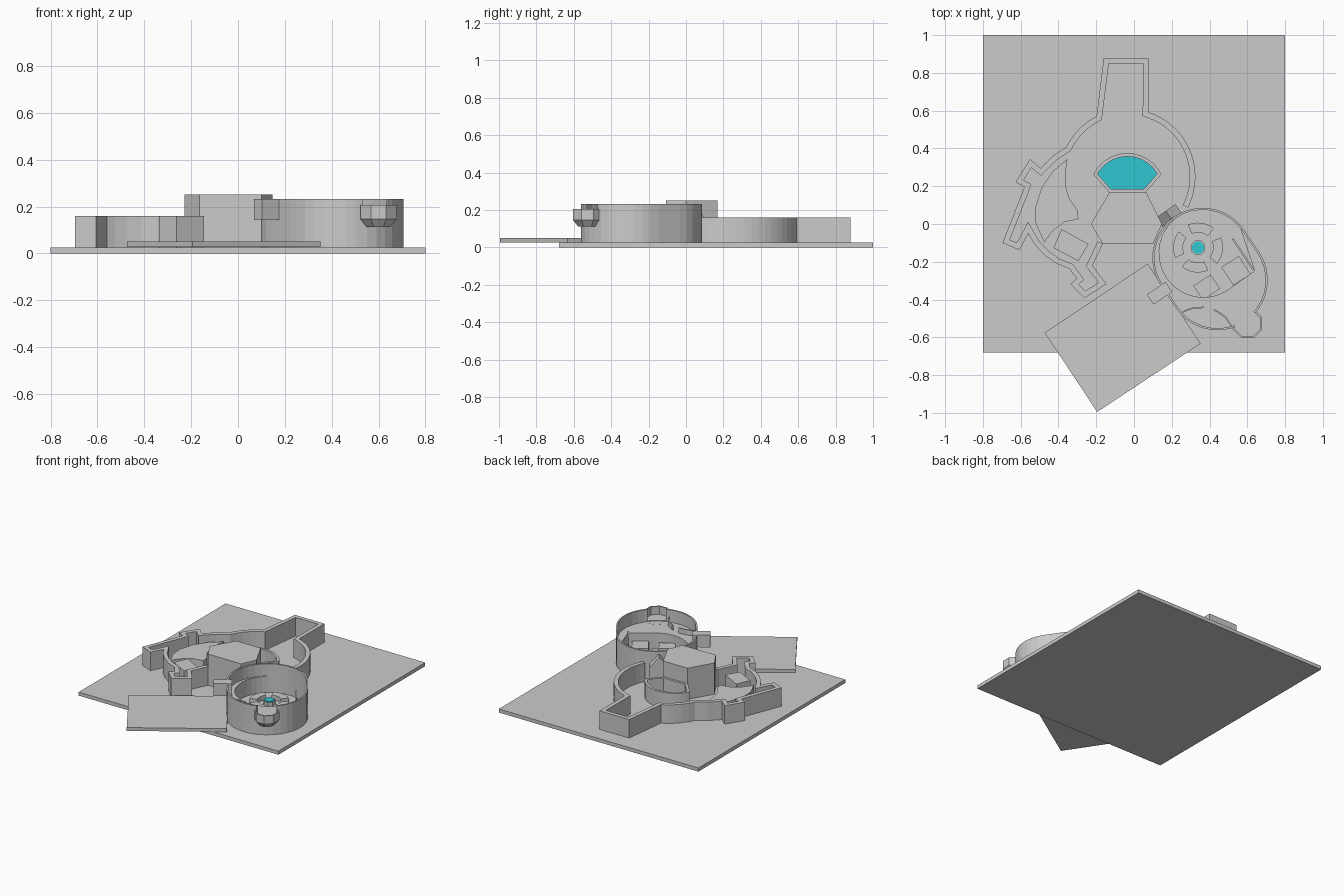
import bpy, bmesh, math
from mathutils import Matrix, Vector

if "Cube" in bpy.data.objects:
    bpy.data.objects.remove(bpy.data.objects["Cube"])


def material(name, rgb):
    m = bpy.data.materials.new(name)
    m.diffuse_color = (*rgb, 1)
    m.use_nodes = True
    m.node_tree.nodes["Principled BSDF"].inputs["Base Color"].default_value = m.diffuse_color
    return m


GREY = material("plain grey", (0.6, 0.6, 0.6))
CYAN = material("bright cyan", (0.03, 0.57, 0.64))
FLOOR = 0.026


def finish(name, bm, mat):
    bmesh.ops.recalc_face_normals(bm, faces=bm.faces)
    me = bpy.data.meshes.new(name)
    bm.to_mesh(me)
    bm.free()
    me.materials.append(mat)
    ob = bpy.data.objects.new(name, me)
    bpy.context.collection.objects.link(ob)
    return ob


def prism(name, pts, z0, z1, mat=GREY, matrix=None):
    bm = bmesh.new()
    face = bm.faces.new([bm.verts.new((x, y, z0)) for x, y in pts])
    ext = bmesh.ops.extrude_face_region(bm, geom=[face])
    top = [v for v in ext["geom"] if isinstance(v, bmesh.types.BMVert)]
    bmesh.ops.translate(bm, verts=top, vec=(0, 0, z1 - z0))
    if matrix:
        bm.transform(matrix)
    return finish(name, bm, mat)


def arc(cx, cy, r, a0, a1, n):
    angles = [math.radians(a0 + (a1 - a0) * i / n) for i in range(n + 1)]
    return [(cx + r * math.cos(a), cy + r * math.sin(a)) for a in angles]


def ngon(cx, cy, r, n, turn=0):
    return arc(cx, cy, r, turn, turn + 360, n)[:-1]


def wall(name, path, t, z0, z1, closed=False):
    """Wall along a path, thickened to the left with mitred corners."""
    p = [Vector(q) for q in path]
    n = len(p)
    inner = []
    for i in range(n):
        dirs = []
        if closed or i > 0:
            dirs.append((p[i] - p[i - 1]).normalized())
        if closed or i < n - 1:
            dirs.append((p[(i + 1) % n] - p[i]).normalized())
        normals = [Vector((-d.y, d.x)) for d in dirs]
        m = sum(normals, Vector((0, 0))).normalized()
        inner.append(p[i] + m * t / max(m.dot(normals[0]), 0.4))
    bm = bmesh.new()
    rings = [[bm.verts.new((a.x, a.y, z)) for z, a in
              ((z0, p[i]), (z1, p[i]), (z1, inner[i]), (z0, inner[i]))] for i in range(n)]
    for i in range(n if closed else n - 1):
        a, b = rings[i], rings[(i + 1) % n]
        for k in range(4):
            j = (k + 1) % 4
            bm.faces.new((a[k], a[j], b[j], b[k]))
    if not closed:
        bm.faces.new(rings[0])
        bm.faces.new(rings[-1])
    return finish(name, bm, GREY)


def box(name, cx, cy, w, d, z0, z1, angle):
    a = math.radians(angle)
    c, s = math.cos(a), math.sin(a)
    pts = [(cx + c * x * w / 2 - s * y * d / 2, cy + s * x * w / 2 + c * y * d / 2)
           for x, y in ((-1, -1), (1, -1), (1, 1), (-1, 1))]
    return prism(name, pts, z0, z1)


def cut(ob, cutter):
    mod = ob.modifiers.new("cut", "BOOLEAN")
    mod.operation, mod.solver, mod.object = "DIFFERENCE", "EXACT", cutter
    dg = bpy.context.evaluated_depsgraph_get()
    dg.update()
    me = bpy.data.meshes.new_from_object(ob.evaluated_get(dg))
    ob.modifiers.clear()
    ob.data = me


# Ground slab and angled landing platform
prism("base_slab", [(-.8, -.68), (.8, -.68), (.8, 1), (-.8, 1)], 0, FLOOR)
prism("landing_platform", [(-.473, -.575), (-.195, -.995), (.353, -.633), (.073, -.21)], .027, .051)

# Outer wall of the main building, with rear corridor, side bay and entrance
main = arc(-.035, .25, .36, -27, 72, 16)
main += [(.077, .88), (-.16, .88)]
main += arc(-.035, .25, .36, 117, 154, 5)
main += [(-.43, .36), (-.495, .296), (-.55, .344), (-.627, .222), (-.58, .196), (-.696, -.1),
         (-.606, -.138), (-.56, -.05), (-.525, -.11), (-.474, -.164), (-.41, -.21), (-.341, -.238),
         (-.304, -.29), (-.336, -.318), (-.262, -.392), (-.145, -.318), (-.22, -.22), (-.165, -.105)]
wall("main_wall", main, .03, .02, .16)

# Central block and fan-shaped pool room
prism("central_block", [(-.13, .168), (.065, .168), (.148, 0), (.1, -.107), (-.165, -.107), (-.228, 0)],
      .02, .252)
wall("pool_room_wall", arc(-.035, .175, .2, 26, 154, 14) + [(-.13, .166), (.06, .166)],
     .018, .02, .14, True)
prism("fan_pool", arc(-.035, .175, .185, 28, 152, 14) + [(-.12, .175), (.05, .175)], .02, .04, CYAN)

# Crescent counter and block inside the main building
prism("crescent_counter", [(-.352, .344), (-.43, .28), (-.49, .19), (-.522, .09), (-.52, 0), (-.475, -.097),
                           (-.43, -.035), (-.37, .01), (-.294, .026), (-.3, .075), (-.34, .13),
                           (-.362, .2), (-.364, .27)], .02, .12)
prism("room_block", [(-.384, -.027), (-.241, -.106), (-.294, -.196), (-.426, -.127)], .02, .13)

# Rounded tower: thin shell and raised ledge around a sunken room
C1, C2 = (.363, -.18), (.442, -.297)


def stadium(r):
    return arc(*C2, r, -146, 34, 18) + arc(*C1, r, 34, 214, 18)


shell = wall("tower_shell", stadium(.266), .011, .02, .232, True)
ledge = prism("tower_ledge", stadium(.26), .02, .143)
pit = prism("pit_cutter", [(.638, -.249)] + arc(.368, -.153, .235, 34, 300, 28), .01, .3)
cut(ledge, pit)

# Gabled gateway between the tower and the main building
a = math.radians(35.2)
gate_matrix = Matrix(((math.cos(a), 0, -math.sin(a), .185), (math.sin(a), 0, math.cos(a), .045),
                      (0, 1, 0, 0), (0, 0, 0, 1)))
gate = prism("gateway", [(-.062, .02), (.062, .02), (.062, .14), (0, .215), (-.062, .14)],
             -.03, .03, GREY, gate_matrix)
opening = prism("gate_cutter", [(-.045, .027), (.045, .027), (.045, .11), (0, .18), (-.045, .11)],
                -.1, .1, GREY, gate_matrix)
for part in (shell, ledge, gate):
    cut(part, opening)

# Overhanging octagonal lookout with tapered underside
bm = bmesh.new()
levels = [(.055, .113), (.084, .147), (.084, .207), (.074, .207), (.074, .148)]
rings = [[bm.verts.new((x, y, z)) for x, y in ngon(.6, -.527, r, 8, 22.5)] for r, z in levels]
for lo, hi in zip(rings, rings[1:]):
    for i in range(8):
        j = (i + 1) % 8
        bm.faces.new((lo[i], lo[j], hi[j], hi[i]))
bm.faces.new(rings[0])
bm.faces.new(rings[-1])
lookout = finish("lookout", bm, GREY)
notch = prism("lookout_cutter", ngon(.6, -.527, .073, 8, 22.5), .149, .3)
cut(shell, notch)
inside = prism("tower_space_cutter", stadium(.256), .144, .3)
cut(lookout, inside)
for helper in (pit, opening, notch, inside):
    bpy.data.objects.remove(helper)

# Side balcony and curved screens on the tower ledge
box("side_balcony", .135, -.367, .12, .063, .143, .232, 33.4)
wall("curved_screen_left", [(.257, -.47), (.3, -.452), (.368, -.445)], .008, .14, .18)
wall("curved_screen_right", [(.523, -.545), (.484, -.487), (.426, -.45)], .008, .14, .18)
box("side_rail", .577, -.16, .195, .01, .02, .16, -56.6)

# Sunken room furniture: round pool table, four curved seats, two desks
TX, TY = .339, -.125
prism("table_stand", ngon(TX, TY, .041, 8, 22.5), .02, .06)
prism("table_pool", ngon(TX, TY, .033, 12), .055, .066, CYAN)
for i in range(4):
    mid = -8 + 90 * i
    prism("curved_seat_%d" % (i + 1), arc(TX, TY, .132, mid - 32, mid + 32, 6)
          + arc(TX, TY, .08, mid + 32, mid - 32, 6), .02, .06)
box("desk_right", .54, -.247, .11, .115, .02, .085, 33.4)
box("desk_left", .385, -.335, .11, .09, .02, .085, 33.4)
